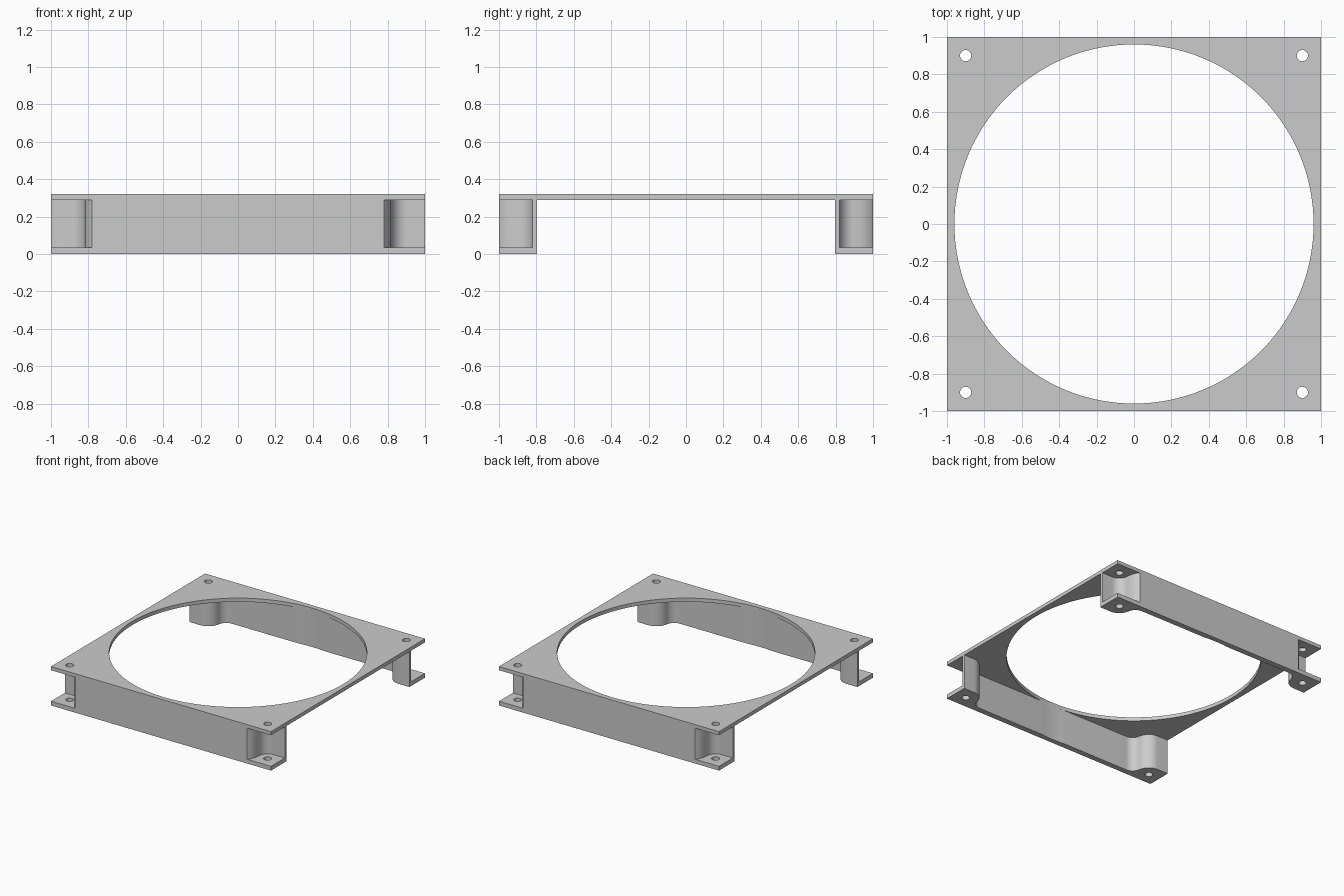
import bpy, bmesh, math

if "Cube" in bpy.data.objects:
    bpy.data.objects.remove(bpy.data.objects["Cube"])

grey = bpy.data.materials.new("light_grey")
grey.diffuse_color = (0.6, 0.6, 0.6, 1)
grey.use_nodes = True
grey.node_tree.nodes["Principled BSDF"].inputs["Base Color"].default_value = grey.diffuse_color

HOLE = 0.9        # screw hole offset
R_FAN = 0.96      # round opening radius
WALL_IN = 0.953   # inner face of the straight wall


def arc(cx, cy, r, a0, a1, n):
    return [(cx + r * math.cos(math.radians(a0 + (a1 - a0) * i / n)),
             cy + r * math.sin(math.radians(a0 + (a1 - a0) * i / n)))
            for i in range(n + 1)]


def circle(cx, cy, r, n):
    return arc(cx, cy, r, 0, 360, n)[:-1]


def slab(name, loops, z0, z1, capped=True):
    """Extrude closed outlines (inner loops become holes) from z0 to z1."""
    cu = bpy.data.curves.new(name, 'CURVE')
    cu.dimensions = '2D'
    cu.fill_mode = 'BOTH' if capped else 'NONE'
    cu.extrude = (z1 - z0) / 2
    for loop in loops:
        sp = cu.splines.new('POLY')
        sp.points.add(len(loop) - 1)
        for p, (x, y) in zip(sp.points, loop):
            p.co = (x, y, 0, 1)
        sp.use_cyclic_u = True
    tmp = bpy.data.objects.new(name + "_outline", cu)
    bpy.context.collection.objects.link(tmp)
    dg = bpy.context.evaluated_depsgraph_get()
    me = bpy.data.meshes.new_from_object(tmp.evaluated_get(dg))
    bpy.data.objects.remove(tmp)
    bm = bmesh.new()
    bm.from_mesh(me)
    bmesh.ops.remove_doubles(bm, verts=bm.verts, dist=1e-5)
    for v in bm.verts:
        v.co.z += (z0 + z1) / 2
    bmesh.ops.recalc_face_normals(bm, faces=bm.faces)
    bm.to_mesh(me)
    bm.free()
    me.materials.clear()
    me.materials.append(grey)
    ob = bpy.data.objects.new(name, me)
    bpy.context.collection.objects.link(ob)
    bpy.ops.object.select_all(action='DESELECT')
    ob.select_set(True)
    bpy.context.view_layer.objects.active = ob
    bpy.ops.object.shade_smooth_by_angle(angle=math.radians(30))
    return ob


# Top plate with the round opening and four screw holes
square = [(-1, -1), (1, -1), (1, 1), (-1, 1)]
holes = [circle(sx * HOLE, sy * HOLE, 0.03, 24) for sx in (-1, 1) for sy in (-1, 1)]
slab("top_plate", [square, circle(0, 0, R_FAN, 128)] + holes, 0.29, 0.32)

# Half outlines (x > 0, back side)
x_cut = math.sqrt(R_FAN ** 2 - WALL_IN ** 2)
inner = [(x_cut * i / 4, math.sqrt(R_FAN ** 2 - (x_cut * i / 4) ** 2)) for i in range(1, 5)]
inner += arc(0.722, 0.878, 0.075, 90, 0, 10)        # blend into the corner column
inner += arc(0.9, 0.9, 0.103, 180, 270, 12)         # column around the screw
inner += [(1, 0.797)]
base_half = inner + [(1, 1)]
wall_half = inner + [(1, 0.82)] + arc(0.9, 0.9, 0.08, 270, 180, 12)
wall_half += [(0.815, 0.94), (0.802, 0.975), (0.78, 1)]   # pocket flares to the face


def full(half, sy):
    right = [(x, y * sy) for x, y in half]
    return right + [(-x, y) for x, y in reversed(right)] + [(0, R_FAN * sy)]


# Side walls with screw pockets, standing on thin drilled foot flanges
for side, sy in (("front", -1), ("back", 1)):
    drill = [circle(sx * HOLE, sy * HOLE, 0.03, 24) for sx in (-1, 1)]
    slab(side + "_foot_flange", [full(base_half, sy)] + drill, 0, 0.035)
    slab(side + "_wall", [full(wall_half, sy)], 0.035, 0.29, capped=False)
